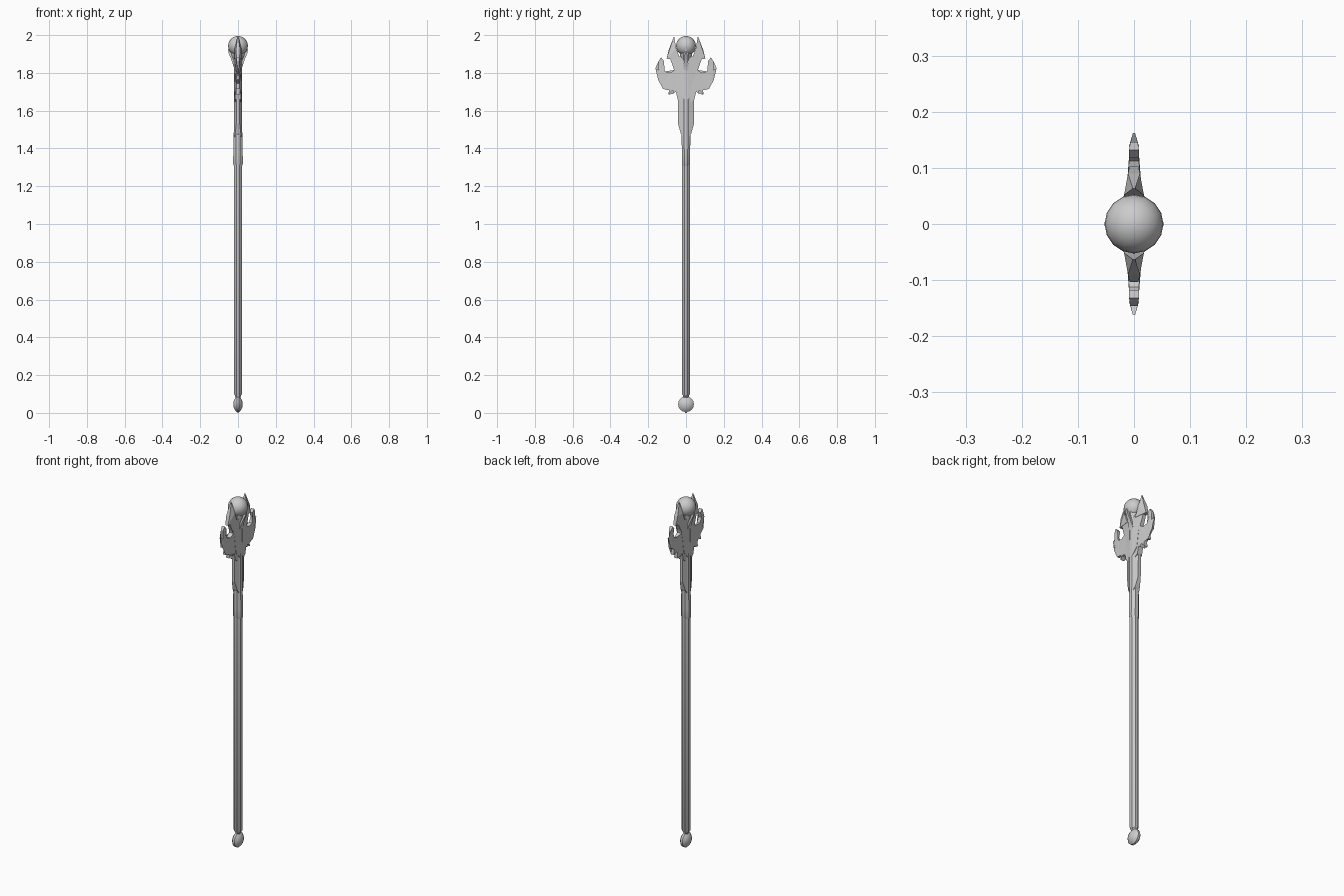
import bpy, bmesh, math
from mathutils import Vector

if "Cube" in bpy.data.objects:
    bpy.data.objects.remove(bpy.data.objects["Cube"])


def finish(name, bm, smooth=35):
    bmesh.ops.recalc_face_normals(bm, faces=bm.faces)
    me = bpy.data.meshes.new(name)
    bm.to_mesh(me)
    bm.free()
    ob = bpy.data.objects.new(name, me)
    bpy.context.collection.objects.link(ob)
    if smooth:
        bpy.ops.object.select_all(action='DESELECT')
        ob.select_set(True)
        bpy.context.view_layer.objects.active = ob
        bpy.ops.object.shade_smooth_by_angle(angle=math.radians(smooth))
    return ob


def loft(name, rings, sides=8, smooth=35):
    """Stack of elliptical rings (z, half width x, half width y), capped."""
    bm = bmesh.new()
    loops = []
    for z, rx, ry in rings:
        loops.append([bm.verts.new((rx * math.cos((i + .5) * math.tau / sides),
                                    ry * math.sin((i + .5) * math.tau / sides), z))
                      for i in range(sides)])
    for a, b in zip(loops, loops[1:]):
        for i in range(sides):
            j = (i + 1) % sides
            bm.faces.new((a[i], a[j], b[j], b[i]))
    bm.faces.new(loops[0])
    bm.faces.new(loops[-1])
    return finish(name, bm, smooth)


def plate(name, outline, thick, axis='Y'):
    """Closed (across, z) outline with a tapering thickness, mirrored."""
    bm = bmesh.new()
    sides = []
    for s in (-1, 1):
        vs = []
        for u, z in outline:
            t = s * thick(u, z)
            vs.append(bm.verts.new((t, u, z) if axis == 'Y' else (u, t, z)))
        sides.append(vs)
    a, b = sides
    n = len(a)
    for i in range(n):
        j = (i + 1) % n
        bm.faces.new((a[i], a[j], b[j], b[i]))
    caps = [bm.faces.new(a), bm.faces.new(b)]
    bmesh.ops.triangulate(bm, faces=caps)
    ob = finish(name, bm, 0)
    m = ob.modifiers.new("mirror", 'MIRROR')
    m.use_axis = (axis == 'X', axis == 'Y', False)
    m.use_mirror_merge = False
    return ob


def lerp(u, u0, t0, u1, t1):
    k = min(1, max(0, (u - u0) / (u1 - u0)))
    return t0 + (t1 - t0) * k


# Shaft with a small foot collar
loft("shaft", [(.085, .012, .012), (.10, .023, .023), (1.36, .023, .023)])
loft("foot_collar", [(.08, .012, .016), (.09, .018, .018), (.10, .012, .014)])

# Lens-shaped pommel disc, thin along x
bm = bmesh.new()
loops = []
for x, r in ((-.024, .014), (-.015, .029), (-.006, .038), (.006, .038),
             (.015, .029), (.024, .014)):
    loops.append([bm.verts.new((x, r * 1.1 * math.cos(k * math.tau / 16),
                                .046 + r * 1.1 * math.sin(k * math.tau / 16)))
                  for k in range(16)])
for a, b in zip(loops, loops[1:]):
    for k in range(16):
        bm.faces.new((a[k], a[k - 1], b[k - 1], b[k]))
bm.faces.new(loops[0])
bm.faces.new(loops[-1])
finish("pommel", bm)
loft("pommel_tip", [(.0, .002, .004), (.02, .012, .02)])

# Sleeve and head core
loft("sleeve", [(1.305, .022, .020), (1.32, .028, .024), (1.37, .027, .024),
                (1.50, .024, .025), (1.68, .023, .026), (1.80, .020, .026),
                (1.86, .022, .03), (1.89, .035, .034), (1.91, .040, .034)])

# Orb
bm = bmesh.new()
bmesh.ops.create_uvsphere(bm, u_segments=16, v_segments=12, radius=.0525)
bmesh.ops.translate(bm, verts=bm.verts, vec=Vector((0, 0, 1.943)))
finish("orb", bm)

# Claws holding the orb at front sides
plate("orb_claw", [(.012, 1.78), (.022, 1.83), (.035, 1.87), (.050, 1.905),
                   (.053, 1.93), (.042, 1.91), (.01, 1.89)],
      lambda u, z: lerp(z, 1.80, .018, 1.93, .003), 'X')

# Side fins along the sleeve
plate("side_fin", [(.015, 1.46), (.028, 1.48), (.042, 1.53), (.044, 1.70), (.015, 1.74)],
      lambda u, z: lerp(u, .015, .02, .044, .008))

# Flared head that carries the horns
plate("head_flare", [(.01, 1.66), (.042, 1.70), (.052, 1.78), (.062, 1.83),
                     (.086, 1.882), (.01, 1.89)],
      lambda u, z: lerp(u, .02, .021, .086, .009))

# Pointed horns beside the orb
plate("horn", [(.03, 1.872), (.103, 1.875), (.090, 1.925), (.063, 1.995),
               (.052, 1.93), (.046, 1.905)],
      lambda u, z: min(lerp(u, .045, .020, .103, .008), lerp(z, 1.92, .02, 1.995, .002)))

# Toothed wings
plate("wing", [(.02, 1.64), (.044, 1.66), (.054, 1.70), (.066, 1.69), (.066, 1.715),
               (.092, 1.685), (.09, 1.725), (.122, 1.715), (.118, 1.745),
               (.148, 1.765), (.138, 1.785), (.162, 1.825), (.145, 1.815),
               (.146, 1.86), (.132, 1.882), (.118, 1.865), (.126, 1.835),
               (.112, 1.808), (.085, 1.80), (.060, 1.815), (.02, 1.82)],
      lambda u, z: lerp(u, .03, .017, .10, .009) if u < .14 else lerp(u, .14, .008, .162, .002))
